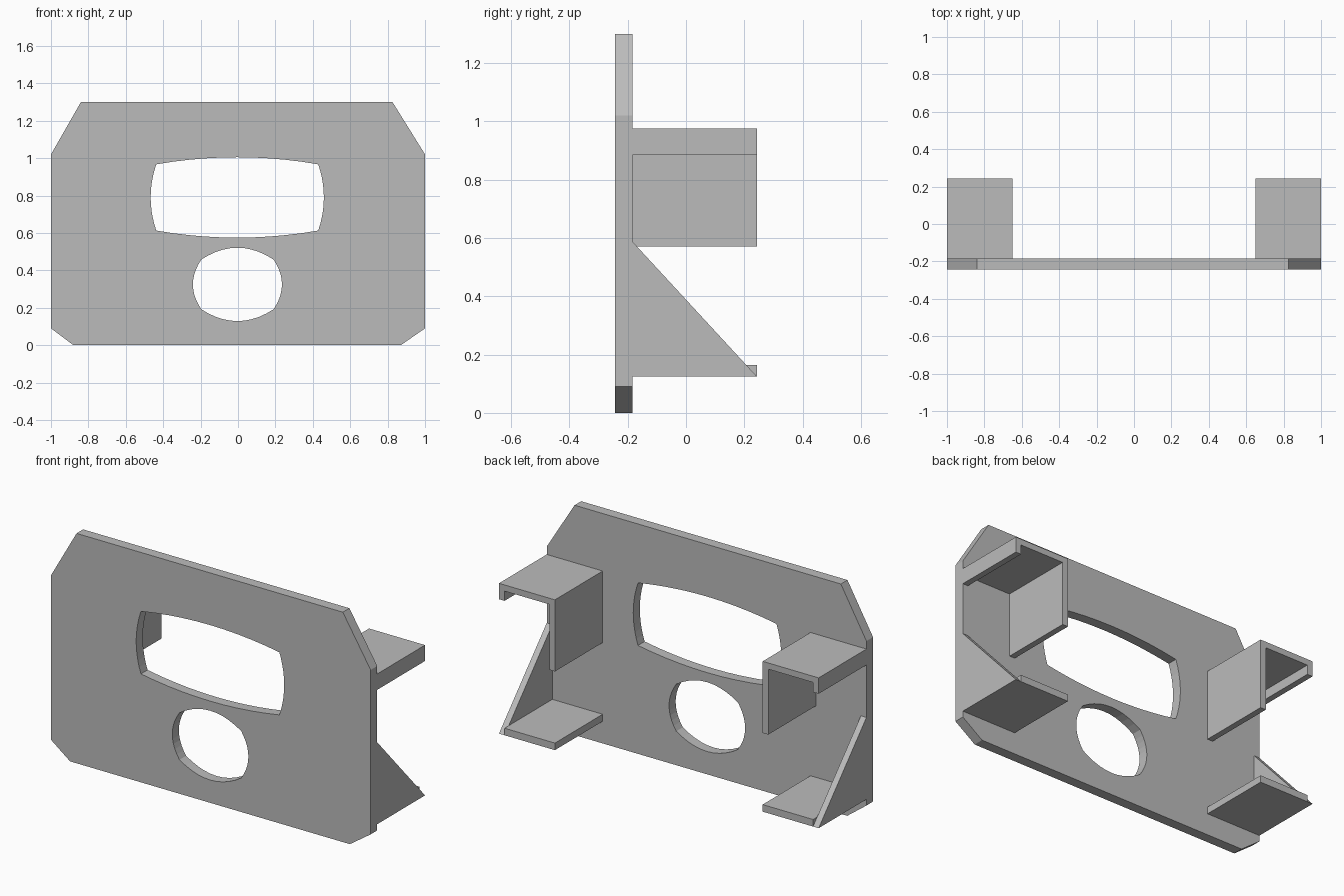
import bpy
import bmesh
from mathutils import Vector

cube = bpy.data.objects.get("Cube")
if cube:
    bpy.data.objects.remove(cube, do_unlink=True)

GREY = (0.5, 0.5, 0.5, 1)
grey = bpy.data.materials.new("plain grey")
grey.use_nodes = True
grey.diffuse_color = GREY
grey.node_tree.nodes["Principled BSDF"].inputs["Base Color"].default_value = GREY

FRONT, PLATE_BACK, BACK = -0.243, -0.184, 0.243
INNER, OUTER, WALL = 0.65, 1.0, 0.035


def finish(name, bm):
    bmesh.ops.recalc_face_normals(bm, faces=bm.faces)
    mesh = bpy.data.meshes.new(name)
    bm.to_mesh(mesh)
    bm.free()
    mesh.materials.append(grey)
    obj = bpy.data.objects.new(name, mesh)
    bpy.context.collection.objects.link(obj)
    return obj


def extrude_loops(name, loops, direction):
    """Fill the outline (later loops are holes) and extrude it."""
    bm = bmesh.new()
    edges = []
    for loop in loops:
        verts = [bm.verts.new(p) for p in loop]
        edges += [bm.edges.new((v, verts[i - 1])) for i, v in enumerate(verts)]
    bmesh.ops.triangle_fill(bm, edges=edges, use_beauty=True, use_dissolve=False)
    result = bmesh.ops.extrude_face_region(bm, geom=bm.faces[:])
    moved = [g for g in result["geom"] if isinstance(g, bmesh.types.BMVert)]
    bmesh.ops.translate(bm, verts=moved, vec=direction)
    return finish(name, bm)


def bowed_hole(cx, cz, corner_x, corner_z, mid_x, mid_z, steps=10):
    """Rectangle whose four sides bow outward, as points on the plate front."""
    corners = [Vector((sx * corner_x, sz * corner_z))
               for sx, sz in ((-1, -1), (1, -1), (1, 1), (-1, 1))]
    bows = [Vector(b) for b in ((0, corner_z - mid_z), (mid_x - corner_x, 0),
                                (0, mid_z - corner_z), (corner_x - mid_x, 0))]
    points = []
    for i, bow in enumerate(bows):
        a, b = corners[i], corners[(i + 1) % 4]
        for s in range(steps):
            t = s / steps
            p = a.lerp(b, t) + bow * 4 * t * (1 - t)
            points.append((cx + p.x, FRONT, cz + p.y))
    return points


# Front plate with clipped corners and two openings
outline = [(-0.88, 0), (0.87, 0), (1, 0.09), (1, 1.02),
           (0.826, 1.3), (-0.84, 1.3), (-1, 1.02), (-1, 0.09)]
extrude_loops("front_plate", [
    [(x, FRONT, z) for x, z in outline],
    bowed_hole(-0.004, 0.79, 0.433, 0.177, 0.463, 0.215),
    bowed_hole(-0.003, 0.325, 0.193, 0.133, 0.238, 0.196),
], (0, PLATE_BACK - FRONT, 0))

# Brackets on the back, mirrored left and right
hook = [(INNER, 0.57), (INNER + WALL, 0.57), (INNER + WALL, 0.94),
        (OUTER - WALL, 0.94), (OUTER - WALL, 0.885), (OUTER, 0.885),
        (OUTER, 0.975), (INNER, 0.975)]
shelf = [(INNER, 0.125), (OUTER - WALL, 0.125),
         (OUTER - WALL, 0.165), (INNER, 0.165)]
gusset = [(PLATE_BACK, 0.125), (BACK, 0.125), (PLATE_BACK, 0.588)]
depth = (0, BACK - PLATE_BACK, 0)

for side, s in (("left", 1), ("right", -1)):
    for part, profile in (("upper_bracket", hook), ("lower_shelf", shelf)):
        extrude_loops(f"{side}_{part}",
                      [[(s * x, PLATE_BACK, z) for x, z in profile]], depth)
    extrude_loops(f"{side}_gusset",
                  [[(s * OUTER, y, z) for y, z in gusset]], (-s * WALL, 0, 0))
